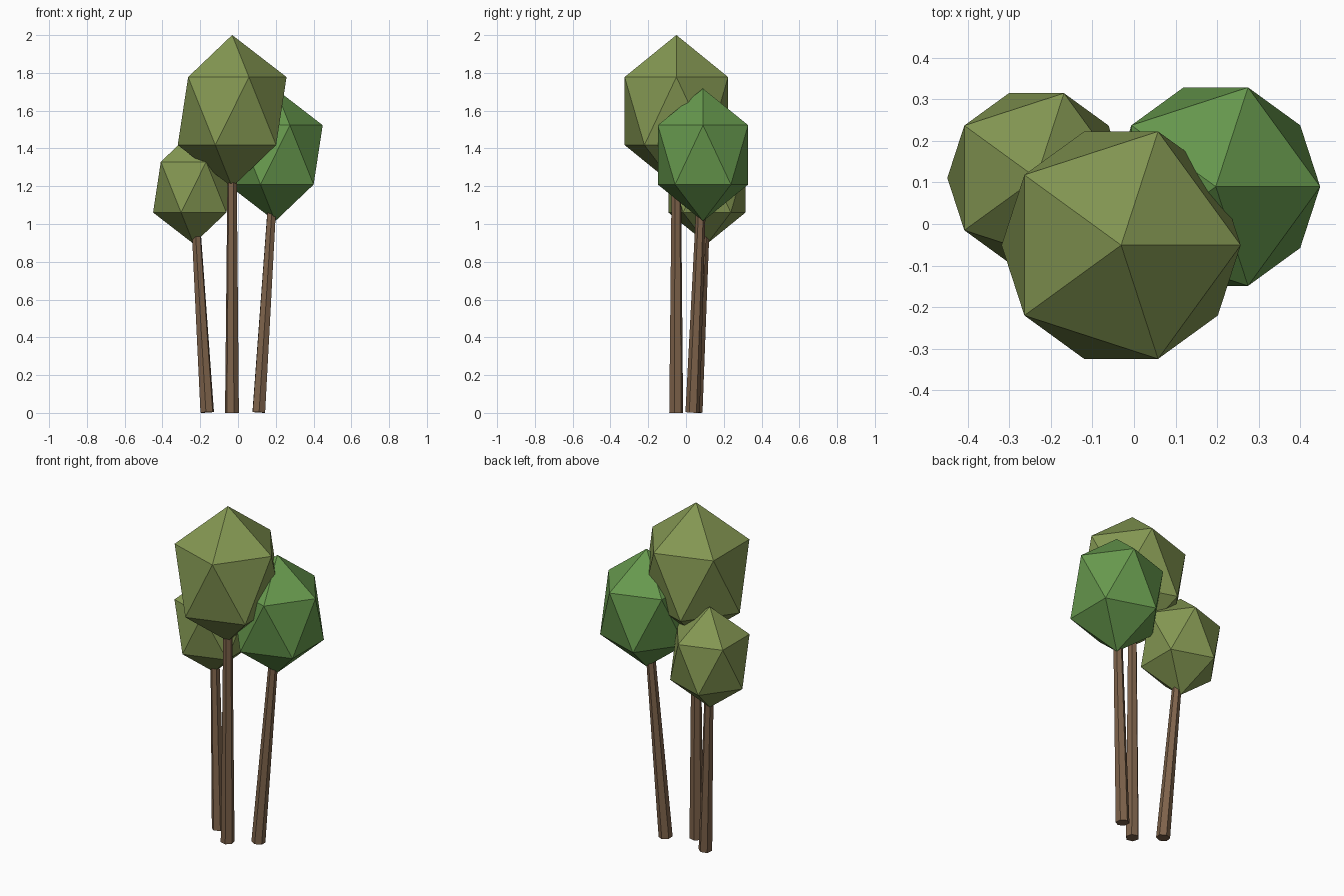
import bpy
from mathutils import Vector

if "Cube" in bpy.data.objects:
    bpy.data.objects.remove(bpy.data.objects["Cube"])


def material(name, rgb):
    m = bpy.data.materials.new(name)
    m.diffuse_color = (*rgb, 1)
    m.use_nodes = True
    m.node_tree.nodes["Principled BSDF"].inputs["Base Color"].default_value = m.diffuse_color
    return m


bark = material("bark", (0.21, 0.125, 0.07))
olive = material("olive_leaf", (0.23, 0.31, 0.085))
green = material("green_leaf", (0.135, 0.32, 0.075))


def tree(name, base, crown, radius, leaf):
    base, crown = Vector(base), Vector(crown)
    axis = crown - base

    # tapered six-sided trunk leaning from its foot into the crown
    bpy.ops.mesh.primitive_cone_add(vertices=6, radius1=0.038, radius2=0.022,
                                    depth=axis.length, location=(base + crown) / 2,
                                    rotation=axis.to_track_quat('Z', 'Y').to_euler())
    trunk = bpy.context.object
    trunk.name = name + "_trunk"
    trunk.data.materials.append(bark)

    # faceted crown, stretched upwards
    bpy.ops.mesh.primitive_ico_sphere_add(subdivisions=1, radius=radius, location=crown)
    top = bpy.context.object
    top.name = name + "_crown"
    top.scale.z = 1.25
    top.data.materials.append(leaf)


tree("tall_tree", (-0.032, -0.052, 0.0), (-0.031, -0.051, 1.598), 0.322, olive)
tree("middle_tree", (0.11, 0.035, 0.003), (0.197, 0.09, 1.366), 0.281, green)
tree("small_tree", (-0.163, 0.05, 0.003), (-0.235, 0.111, 1.195), 0.24, olive)
